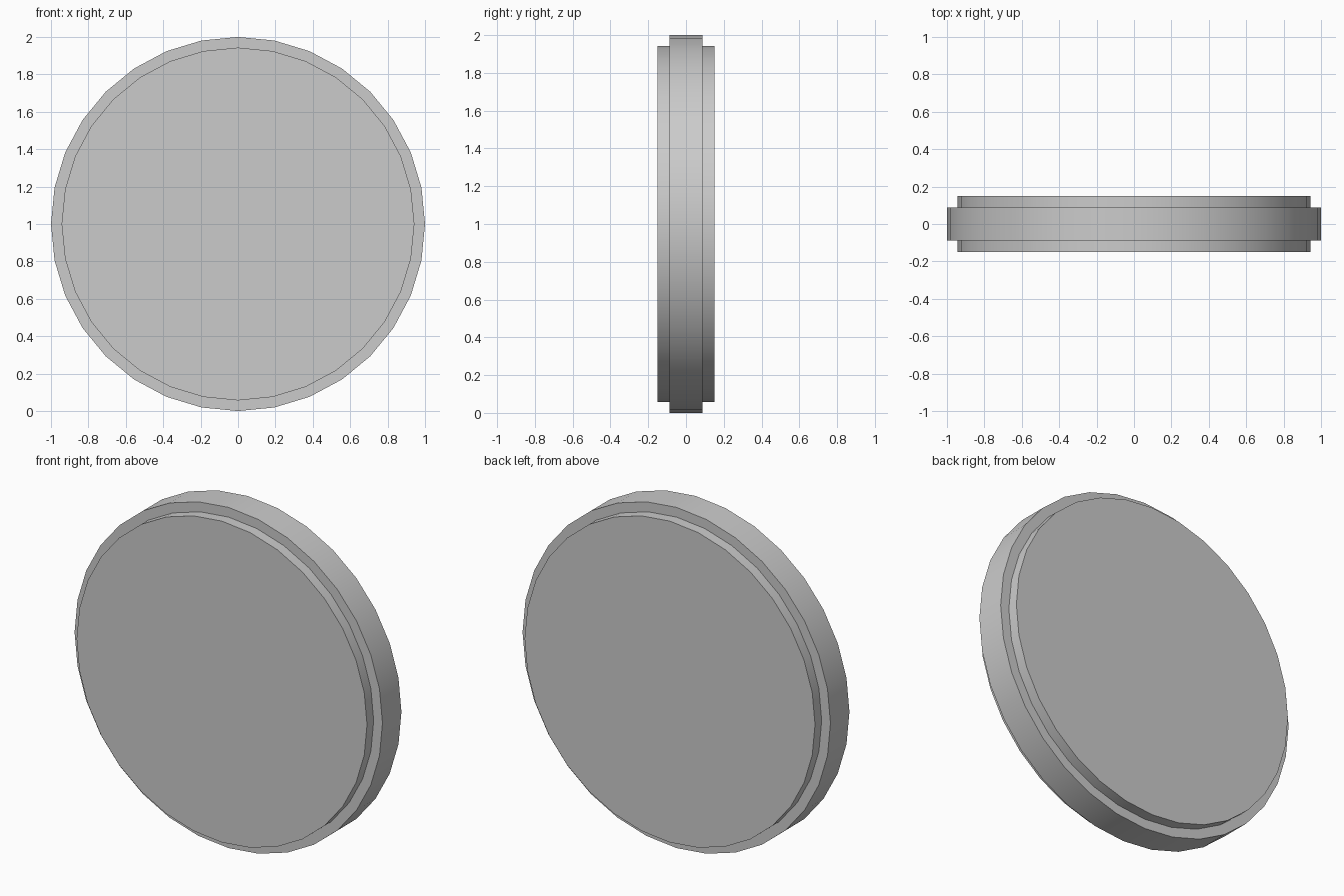
import bpy, bmesh, math

if "Cube" in bpy.data.objects:
    bpy.data.objects.remove(bpy.data.objects["Cube"])

SIDES = 32
# (radius, y) profile of the stepped disc, front to back
PROFILE = [(0.943, -0.15), (0.943, -0.088), (1.0, -0.088),
           (1.0, 0.088), (0.943, 0.088), (0.943, 0.15)]


def lathe(name, profile, height):
    """Turn a profile round the y axis, capped at both ends."""
    bm = bmesh.new()
    rings = []
    for r, y in profile:
        angles = [2 * math.pi * i / SIDES for i in range(SIDES)]
        rings.append([bm.verts.new((r * math.sin(a), y, r * math.cos(a))) for a in angles])
    for a, b in zip(rings, rings[1:]):
        for i in range(SIDES):
            j = (i + 1) % SIDES
            bm.faces.new((a[i], a[j], b[j], b[i]))
    bm.faces.new(rings[0])
    bm.faces.new(rings[-1])
    bmesh.ops.recalc_face_normals(bm, faces=bm.faces)
    mesh = bpy.data.meshes.new(name)
    bm.to_mesh(mesh)
    bm.free()
    obj = bpy.data.objects.new(name, mesh)
    obj.location.z = height
    bpy.context.collection.objects.link(obj)
    bpy.context.view_layer.objects.active = obj
    obj.select_set(True)
    bpy.ops.object.shade_smooth_by_angle(angle=math.radians(30))
    return obj


# Upright disc with a raised face on both sides of a wider rim
lathe("stepped_disc", PROFILE, 1.0)
